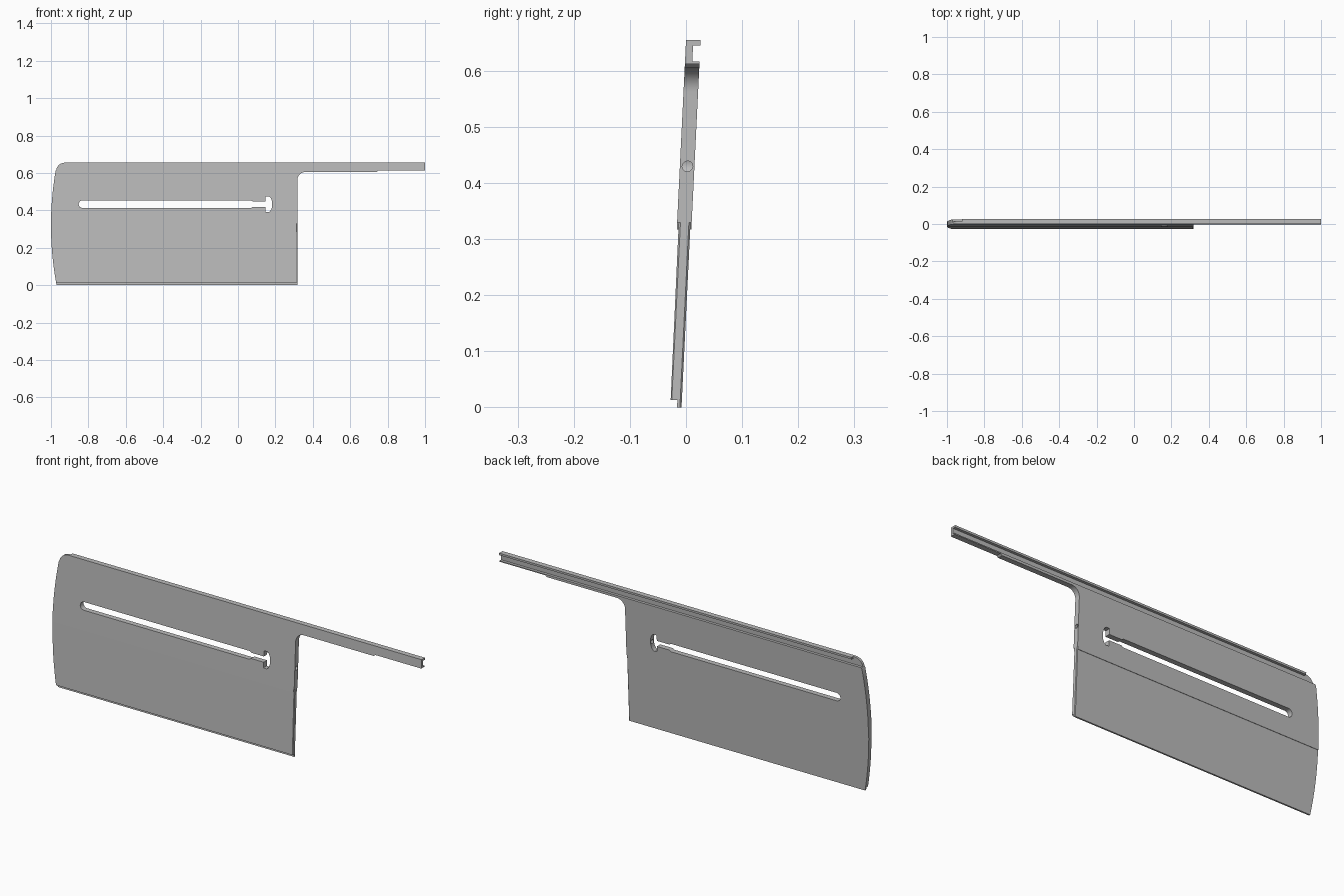
import bpy, bmesh
from math import sin, cos, pi, radians

cube = bpy.data.objects.get("Cube")
if cube:
    bpy.data.objects.remove(cube)

grey = bpy.data.materials.new("plain grey")
grey.use_nodes = True
grey.diffuse_color = (0.5, 0.5, 0.5, 1)
grey.node_tree.nodes["Principled BSDF"].inputs["Base Color"].default_value = (0.5, 0.5, 0.5, 1)

LEAN = 0.049            # backward lean of the blade
TOP, END = 0.655, 0.317  # top edge, right end of the blade


def prism(name, points, axis, lo, hi):
    """Extrude a 2D outline along x, y or z."""
    place = {"x": lambda a, b, t: (t, a, b),
             "y": lambda a, b, t: (a, t, b),
             "z": lambda a, b, t: (a, b, t)}[axis]
    bm = bmesh.new()
    low = [bm.verts.new(place(a, b, lo)) for a, b in points]
    high = [bm.verts.new(place(a, b, hi)) for a, b in points]
    n = len(points)
    bm.faces.new(low)
    bm.faces.new(high[::-1])
    for i in range(n):
        j = (i + 1) % n
        bm.faces.new((low[j], low[i], high[i], high[j]))
    bmesh.ops.recalc_face_normals(bm, faces=bm.faces)
    mesh = bpy.data.meshes.new(name)
    bm.to_mesh(mesh)
    bm.free()
    mesh.materials.append(grey)
    obj = bpy.data.objects.new(name, mesh)
    bpy.context.collection.objects.link(obj)
    return obj


def arc(cx, cy, rx, ry, start, stop, steps=8):
    angles = [radians(start + (stop - start) * i / steps) for i in range(steps + 1)]
    return [(cx + rx * cos(a), cy + ry * sin(a)) for a in angles]


def combine(target, tool, operation):
    tool.hide_render = True
    mod = target.modifiers.new(operation.lower(), "BOOLEAN")
    mod.operation, mod.solver, mod.object = operation, "EXACT", tool
    bpy.context.view_layer.objects.active = target
    bpy.ops.object.modifier_apply(modifier=mod.name)
    bpy.data.objects.remove(tool)


# Front outline: bowed left end, rounded corner, long arm and inner fillet
bow = [(-1 + 0.03 * ((z - 0.32) / 0.32) ** 2, z) for z in [0.61 * i / 16 for i in range(17)]]
outline = bow + arc(-0.925, 0.61, 0.047, 0.045, 170, 90)
outline += [(1, TOP), (1, 0.612), (0.75, 0.612), (0.74, 0.605)]
outline += arc(0.36, 0.562, 0.043, 0.043, 90, 180)
outline += [(END, 0)]
blade = prism("blade_with_arm", outline, "y", -0.1, 0.1)

# Cross-section: back channel, thick upper half, thin lower half, bottom tongue
section = [(-0.032, TOP), (-0.006, TOP), (-0.006, 0.645), (-0.019, 0.645),
           (-0.019, 0.617), (-0.006, 0.617), (-0.006, 0.317), (-0.008, 0.317),
           (-0.008, 0), (-0.016, 0), (-0.016, 0.013), (-0.028, 0.013),
           (-0.029, 0.317), (-0.032, 0.317)]
combine(blade, prism("section", section, "x", -1.1, 1.1), "INTERSECT")

# Long slot narrowing into a keyhole near the right end
slot = arc(-0.832, 0.433, 0.02, 0.02, 90, 270)
slot += [(0.07, 0.413), (0.08, 0.419), (0.148, 0.419), (0.148, 0.392)]
slot += arc(0.16, 0.433, 0.023, 0.043, -80, 80, 12)
slot += [(0.148, 0.474), (0.148, 0.447), (0.08, 0.447), (0.07, 0.453)]
combine(blade, prism("slot_cutter", slot, "y", -0.2, 0.2), "DIFFERENCE")

# Pin hole from the right end into the keyhole
hole = arc(-0.0185, 0.43, 0.0095, 0.0095, 0, 330, 11)
combine(blade, prism("pin_cutter", hole, "x", 0.17, 0.4), "DIFFERENCE")

# Top flange stops short of the left end
notch = [(-1.1, -0.019), (-0.92, -0.019), (-0.92, 0.1), (-1.1, 0.1)]
combine(blade, prism("notch_cutter", notch, "z", 0.63, 0.8), "DIFFERENCE")

# Small chamfers on the lower right end
for face_y, out in ((-0.029, -1), (-0.008, 1)):
    corner = [(END - 0.003, face_y), (END - 0.003, face_y + out * 0.02),
              (END + 0.02, face_y + out * 0.02), (END + 0.02, face_y - out * 0.003),
              (END, face_y - out * 0.003)]
    combine(blade, prism("chamfer_cutter", corner, "z", -0.1, 0.33), "DIFFERENCE")

# Lean the whole blade
for v in blade.data.vertices:
    v.co.y += LEAN * v.co.z

bpy.ops.object.select_all(action="DESELECT")
blade.select_set(True)
bpy.context.view_layer.objects.active = blade
bpy.ops.object.shade_smooth_by_angle(angle=radians(30))
